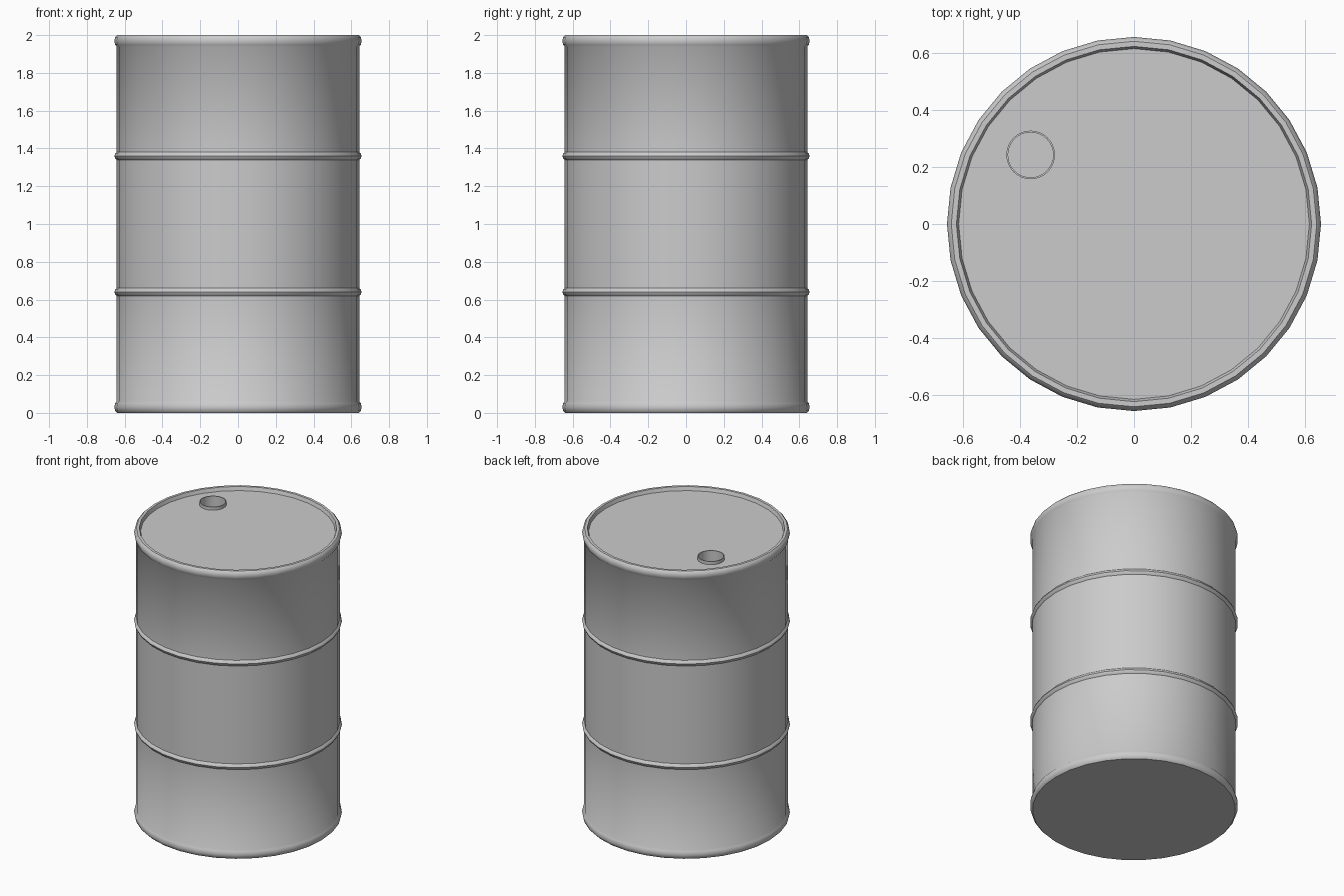
import bpy
import bmesh
from math import pi, radians
from mathutils import Matrix, Vector

if "Cube" in bpy.data.objects:
    bpy.data.objects.remove(bpy.data.objects["Cube"], do_unlink=True)

SIDES = 32
LID_Z = 1.975
BUNG = Vector((-0.362, 0.242, 0))

steel = bpy.data.materials.new("grey steel")
steel.use_nodes = True
GREY = (0.6, 0.6, 0.6, 1)
steel.diffuse_color = GREY
steel.node_tree.nodes["Principled BSDF"].inputs["Base Color"].default_value = GREY


def lathe(name, profile, sides, centre=Vector()):
    """Spin a (radius, height) profile around the vertical axis."""
    bm = bmesh.new()
    verts = [bm.verts.new((r, 0, z)) for r, z in profile]
    edges = [bm.edges.new(pair) for pair in zip(verts, verts[1:])]
    bmesh.ops.spin(bm, geom=verts + edges, cent=(0, 0, 0), axis=(0, 0, 1),
                   angle=2 * pi, steps=sides, use_merge=False)
    bmesh.ops.remove_doubles(bm, verts=bm.verts, dist=1e-4)
    # Close open ends with flat caps
    rims = [e for e in bm.edges if e.is_boundary]
    if rims:
        bmesh.ops.holes_fill(bm, edges=rims, sides=0)
    bmesh.ops.recalc_face_normals(bm, faces=bm.faces)
    bm.transform(Matrix.Translation(centre))
    mesh = bpy.data.meshes.new(name)
    bm.to_mesh(mesh)
    bm.free()
    mesh.materials.append(steel)
    obj = bpy.data.objects.new(name, mesh)
    bpy.context.collection.objects.link(obj)
    return obj


def select(obj):
    bpy.ops.object.select_all(action="DESELECT")
    obj.select_set(True)
    bpy.context.view_layer.objects.active = obj


# Drum wall: rounded bottom chime, two rolling hoops, rounded top chime
BODY = 0.642
BULGE = 0.655
profile = [(0.64, 0), (0.65, 0.01), (BULGE, 0.03), (0.65, 0.052), (BODY, 0.062)]
for hoop_z in (0.64, 1.36):
    profile += [(BODY, hoop_z - 0.02), (0.65, hoop_z - 0.012), (BULGE, hoop_z),
                (0.65, hoop_z + 0.012), (BODY, hoop_z + 0.02)]
profile += [(BODY, 1.938), (0.65, 1.948), (BULGE, 1.97), (0.65, 1.99), (0.64, 2)]
# Flat rim top and the step down to the recessed lid
profile += [(0.622, 2), (0.614, LID_Z)]
drum = lathe("drum_body", profile, SIDES)

# Filler hole cut into the lid
cutter = lathe("hole_cutter", [(0.082, LID_Z - 0.12), (0.082, 2.1)], SIDES, BUNG)
cutter.hide_render = True
cut = drum.modifiers.new("filler hole", "BOOLEAN")
cut.operation = "DIFFERENCE"
cut.solver = "EXACT"
cut.object = cutter
select(drum)
bpy.ops.object.modifier_apply(modifier=cut.name)
bpy.data.objects.remove(cutter, do_unlink=True)

# Thin raised collar lining the hole
low, high = LID_Z - 0.1, LID_Z + 0.022
collar = lathe("filler_collar", [(0.085, low), (0.085, high), (0.079, high),
                                 (0.079, low), (0.085, low)], SIDES, BUNG)

for part in (drum, collar):
    select(part)
    bpy.ops.object.shade_smooth_by_angle(angle=radians(40))
